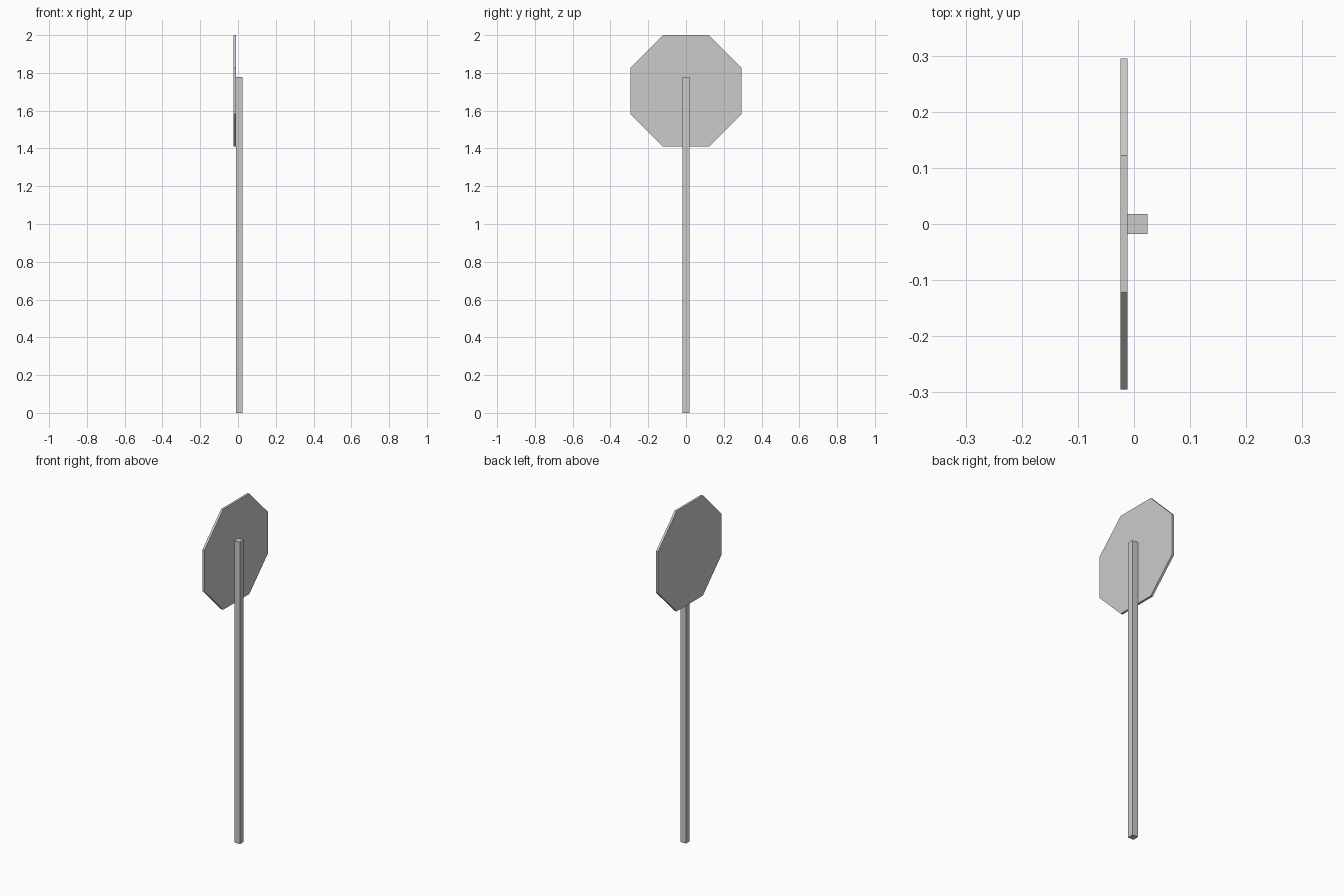
import bpy
import math

if "Cube" in bpy.data.objects:
    bpy.data.objects.remove(bpy.data.objects["Cube"])


def finish(name):
    """Name the active object and bake its transform."""
    ob = bpy.context.object
    ob.name = name
    bpy.ops.object.transform_apply(location=True, rotation=True, scale=True)
    return ob


POST_W, POST_H = 0.036, 1.778
PLATE_T, PLATE_W = 0.013, 0.59
LEFT = -(POST_W + PLATE_T) / 2      # outer face of the plate
SEAM = LEFT + PLATE_T               # where plate meets post

# Square post
bpy.ops.mesh.primitive_cube_add(size=1, location=(SEAM + POST_W / 2, 0, POST_H / 2))
bpy.context.object.scale = (POST_W, POST_W, POST_H)
finish("post")

# Octagonal sign plate, flat sides up and down, facing -x
bpy.ops.mesh.primitive_cylinder_add(
    vertices=8, radius=PLATE_W / 2 / math.cos(math.pi / 8), depth=PLATE_T)
plate = bpy.context.object
plate.rotation_euler = (0, 0, math.pi / 8)
bpy.ops.object.transform_apply(location=True, rotation=True, scale=True)
plate.rotation_euler = (0, math.pi / 2, 0)
plate.location = (LEFT + PLATE_T / 2, 0, 2 - PLATE_W / 2)
finish("sign_plate")
